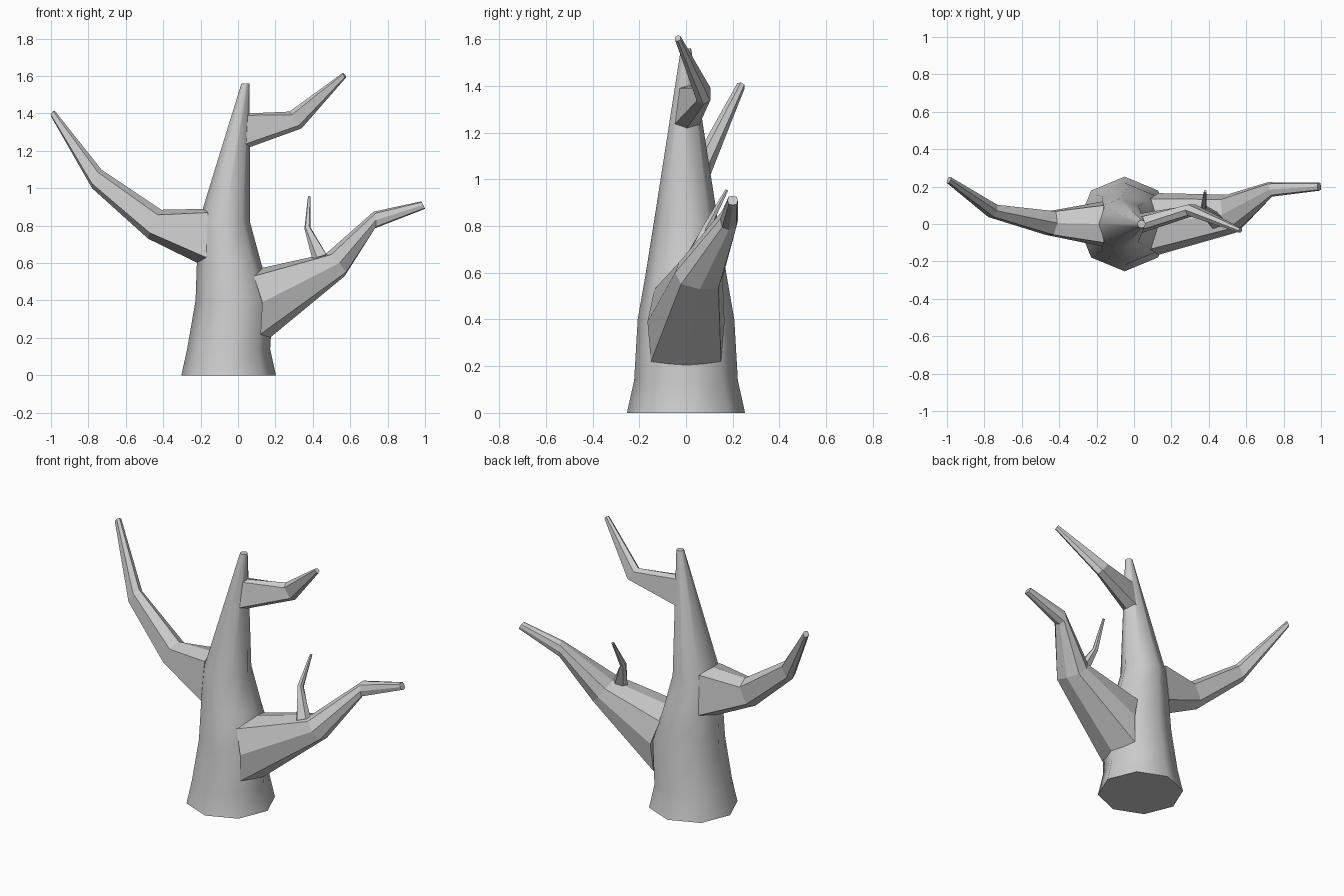
import bpy, bmesh, math
from mathutils import Vector

if "Cube" in bpy.data.objects:
    bpy.data.objects.remove(bpy.data.objects["Cube"])


def loft(name, rings, smooth=False):
    """Skin a list of equal-length point rings and cap both ends."""
    bm = bmesh.new()
    loops = [[bm.verts.new(p) for p in ring] for ring in rings]
    for a, b in zip(loops, loops[1:]):
        for i in range(len(a)):
            j = (i + 1) % len(a)
            bm.faces.new((a[i], a[j], b[j], b[i]))
    bm.faces.new(loops[0][::-1])
    bm.faces.new(loops[-1])
    bmesh.ops.recalc_face_normals(bm, faces=bm.faces)
    mesh = bpy.data.meshes.new(name)
    bm.to_mesh(mesh)
    bm.free()
    ob = bpy.data.objects.new(name, mesh)
    bpy.context.collection.objects.link(ob)
    if smooth:
        bpy.ops.object.select_all(action='DESELECT')
        ob.select_set(True)
        bpy.context.view_layer.objects.active = ob
        bpy.ops.object.shade_smooth_by_angle(angle=math.radians(50))
    return ob


def soft(v):
    return math.copysign(abs(v) ** 0.7, v) if abs(v) > 1e-6 else 0.0


def branch(name, sides, sections, root=None):
    """sections: (bottom point, top point, half width); root: half outline, mirrored in y."""
    secs = [(Vector(b), Vector(t), w) for b, t, w in sections]
    mids = [(b + t) / 2 for b, t, w in secs]
    path = ([sum((Vector(p) for p in root), Vector()) / len(root)] if root else []) + mids
    if root:
        path[0].y = 0
    off = len(path) - len(mids)
    rings = []
    for k, (b, t, w) in enumerate(secs):
        i = k + off
        tangent = path[min(i + 1, len(path) - 1)] - path[max(i - 1, 0)]
        up = (t - b) / 2
        side = tangent.cross(up).normalized() * w
        angles = [2 * math.pi * n / sides for n in range(sides)]
        rings.append([mids[k] + side * soft(math.sin(a)) - up * soft(math.cos(a)) for a in angles])
    if root:
        s = -1 if path[1].x > path[0].x else 1
        half = [Vector((x, y * s, z)) for x, y, z in root]
        other = [Vector((p.x, -p.y, p.z)) for p in half[-2:0:-1]]
        rings.insert(0, half + other)
    return loft(name, rings)


# Trunk: eight-sided, smooth, tapering to a thin top (centre x, z, radius)
trunk = [(-0.05, 0, 0.253), (-0.05, 0.14, 0.222), (-0.02, 0.40, 0.207),
         (-0.048, 0.60, 0.172), (-0.073, 0.82, 0.137), (0.04, 1.56, 0.022)]
loft("trunk", [[(cx + r * math.cos(i * math.pi / 4), r * math.sin(i * math.pi / 4), z)
                for i in range(8)] for cx, z, r in trunk], smooth=True)

# Large low branch on the right
branch("lower_right_branch", 8, [
    ((0.57, 0.06, 0.53), (0.47, 0.05, 0.65), 0.105),
    ((0.73, 0.185, 0.785), (0.725, 0.185, 0.875), 0.04),
    ((1.0, 0.2, 0.89), (0.98, 0.2, 0.93), 0.022)],
    root=[(0.17, 0, 0.20), (0.12, 0.15, 0.22), (0.13, 0.165, 0.39),
          (0.085, 0.135, 0.53), (0.11, 0, 0.57)])

# Long branch on the left
branch("left_branch", 6, [
    ((-0.48, 0.005, 0.73), (-0.41, 0.005, 0.885), 0.07),
    ((-0.78, 0.07, 1.0), (-0.73, 0.07, 1.10), 0.038),
    ((-1.0, 0.235, 1.385), (-0.98, 0.235, 1.415), 0.018)],
    root=[(-0.215, 0, 0.60), (-0.17, 0.12, 0.63), (-0.16, 0.10, 0.87), (-0.18, 0, 0.89)])

# Upper branch on the right
branch("upper_right_branch", 6, [
    ((0.34, 0.075, 1.32), (0.275, 0.075, 1.41), 0.032),
    ((0.578, -0.035, 1.592), (0.56, -0.035, 1.617), 0.013)],
    root=[(0.05, 0, 1.215), (0.02, 0.055, 1.23), (0.025, 0.035, 1.39), (0.045, 0, 1.40)])

# Small twig growing from the low branch
branch("twig", 6, [
    ((0.48, 0.03, 0.635), (0.40, 0.0, 0.61), 0.04),
    ((0.388, 0.085, 0.79), (0.355, 0.085, 0.785), 0.018),
    ((0.388, 0.175, 0.955), (0.374, 0.175, 0.955), 0.007)])
